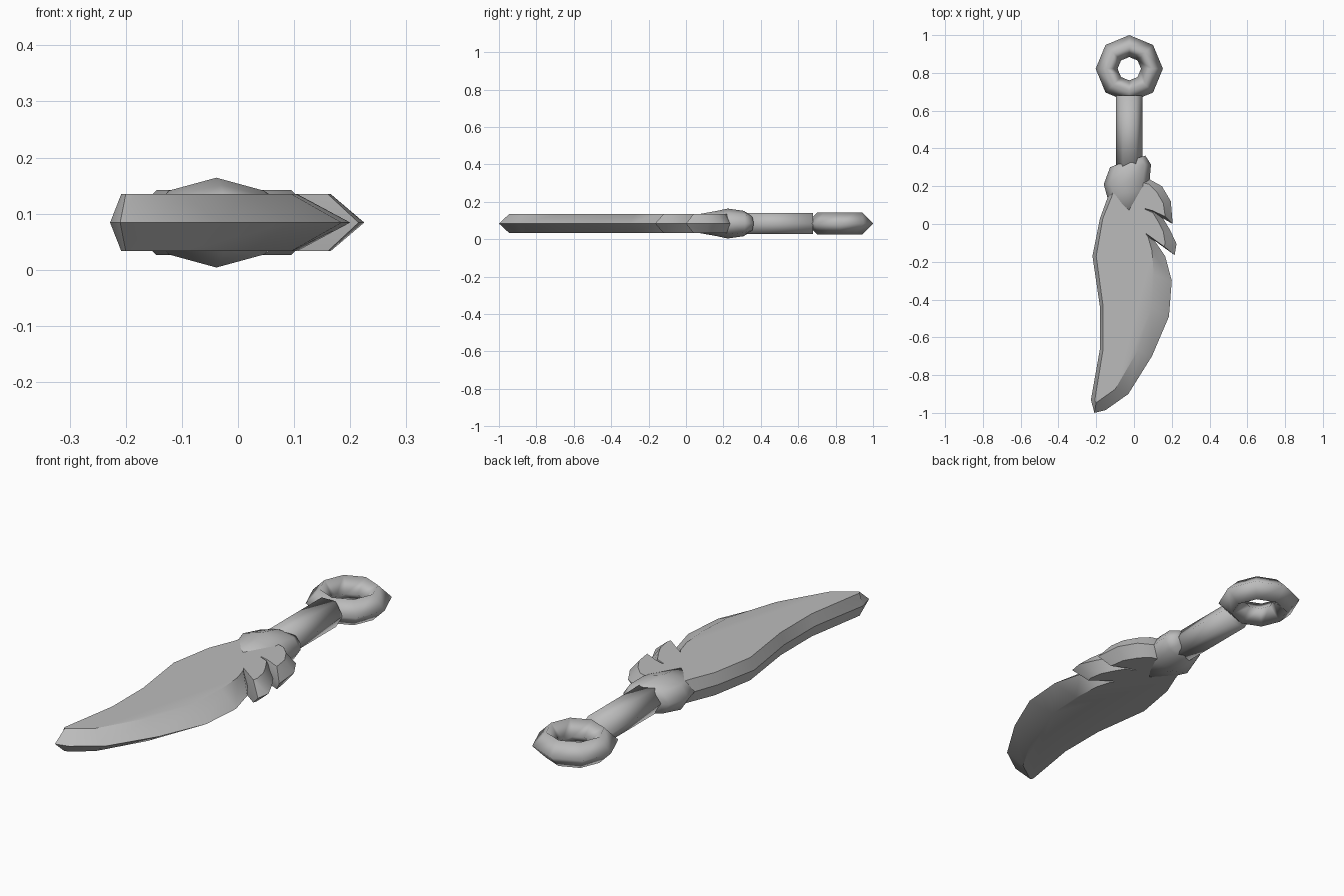
import bpy
import bmesh
from math import cos, sin, tau, radians
from mathutils import Vector

if "Cube" in bpy.data.objects:
    bpy.data.objects.remove(bpy.data.objects["Cube"])

MID = 0.084       # height of the centre plane
HALF = 0.051      # half thickness of the blade
AXIS = -0.025     # x of the handle axis

steel = bpy.data.materials.new("plain grey steel")
steel.use_nodes = True
steel.diffuse_color = (0.5, 0.5, 0.5, 1)
steel.node_tree.nodes["Principled BSDF"].inputs["Base Color"].default_value = (0.5, 0.5, 0.5, 1)


def loft(name, rings, closed=False, smooth_angle=180):
    """Skin equal-sized rings of points; cap the ends unless the loft is closed."""
    bm = bmesh.new()
    loops = [[bm.verts.new(p) for p in ring] for ring in rings]
    count = len(loops[0])
    pairs = list(zip(loops, loops[1:]))
    if closed:
        pairs.append((loops[-1], loops[0]))
    else:
        bm.faces.new(loops[0])
        bm.faces.new(loops[-1])
    for a, b in pairs:
        for i in range(count):
            j = (i + 1) % count
            bm.faces.new((a[i], a[j], b[j], b[i]))
    bmesh.ops.recalc_face_normals(bm, faces=bm.faces)
    mesh = bpy.data.meshes.new(name)
    bm.to_mesh(mesh)
    bm.free()
    mesh.materials.append(steel)
    obj = bpy.data.objects.new(name, mesh)
    bpy.context.collection.objects.link(obj)
    bpy.ops.object.select_all(action="DESELECT")
    obj.select_set(True)
    bpy.context.view_layer.objects.active = obj
    bpy.ops.object.shade_smooth_by_angle(angle=radians(smooth_angle))
    return obj


def edged_slab(name, outline):
    """Slab whose wide outline lies on the centre plane, bevelled to flat faces."""
    def level(first, z):
        return [(p[first], p[first + 1], z) for p in outline]
    return loft(name, [level(2, MID - HALF), level(0, MID), level(2, MID + HALF)],
                smooth_angle=30)


def cross_section(left, right, half_height, sides):
    """Ellipse spanning two plan points."""
    left, right = Vector((*left, MID)), Vector((*right, MID))
    centre, arm = (left + right) / 2, (right - left) / 2
    up = Vector((0, 0, half_height))
    return [centre + arm * cos(tau * i / sides) + up * sin(tau * i / sides)
            for i in range(sides)]


# Blade: edge x, edge y, flat face x, flat face y
edged_slab("blade", [
    (-.12, .2, -.1, .2),
    (-.14, .14, -.12, .14),
    (-.18, .03, -.165, .03),
    (-.22, -.17, -.2, -.17),
    (-.18, -.44, -.163, -.44),
    (-.18, -.66, -.163, -.66),
    (-.228, -.93, -.208, -.935),
    (-.21, -1, -.2, -.945),
    (-.15, -.985, -.185, -.935),
    (-.03, -.9, -.1, -.875),
    (.095, -.7, .02, -.67),
    (.185, -.49, .095, -.44),
    (.2, -.3, .105, -.27),
    (.165, -.17, .095, -.14),
    (.11, -.09, .075, -.07),
    (.06, -.05, .055, -.04),
    (.08, .2, .06, .2),
])

# Two swept-back barbs on the cutting side
edged_slab("upper_barb", [
    (.04, .24, .04, .22),
    (.085, .235, .08, .21),
    (.148, .2, .12, .17),
    (.195, .12, .155, .11),
    (.205, 0, .165, .04),
    (.1, .06, .1, .07),
    (.03, .08, .03, .09),
])
edged_slab("lower_barb", [
    (.03, .1, .03, .09),
    (.12, .07, .1, .06),
    (.16, .02, .13, .01),
    (.19, -.03, .155, -.04),
    (.225, -.105, .165, -.1),
    (.215, -.165, .16, -.12),
    (.063, -.055, .063, -.05),
    (.02, -.02, .02, -.02),
])

# Slanted collar that swells and fades into the blade
loft("collar", [cross_section(a, b, h, 8) for a, b, h in [
    ((-.09, .315), (.06, .362), .05),
    ((-.127, .3), (.09, .315), .068),
    ((-.16, .21), (.083, .235), .08),
    ((-.142, .145), (.08, .19), .068),
    ((-.12, .03), (.07, .06), .046),
]])

# Six-sided grip
loft("grip", [cross_section((AXIS - .07, y), (AXIS + .07, y), .066, 6) for y in (.28, .68)])

# Eight-sided pommel ring with a diamond section
def ring_section(angle):
    out = Vector((cos(angle), sin(angle), 0))
    centre = Vector((AXIS, .822, MID))
    return [centre + out * (.12 + .058 * cos(tau * k / 4)) + Vector((0, 0, .058 * sin(tau * k / 4)))
            for k in range(4)]


loft("pommel_ring", [ring_section(tau * i / 8) for i in range(8)], closed=True)
